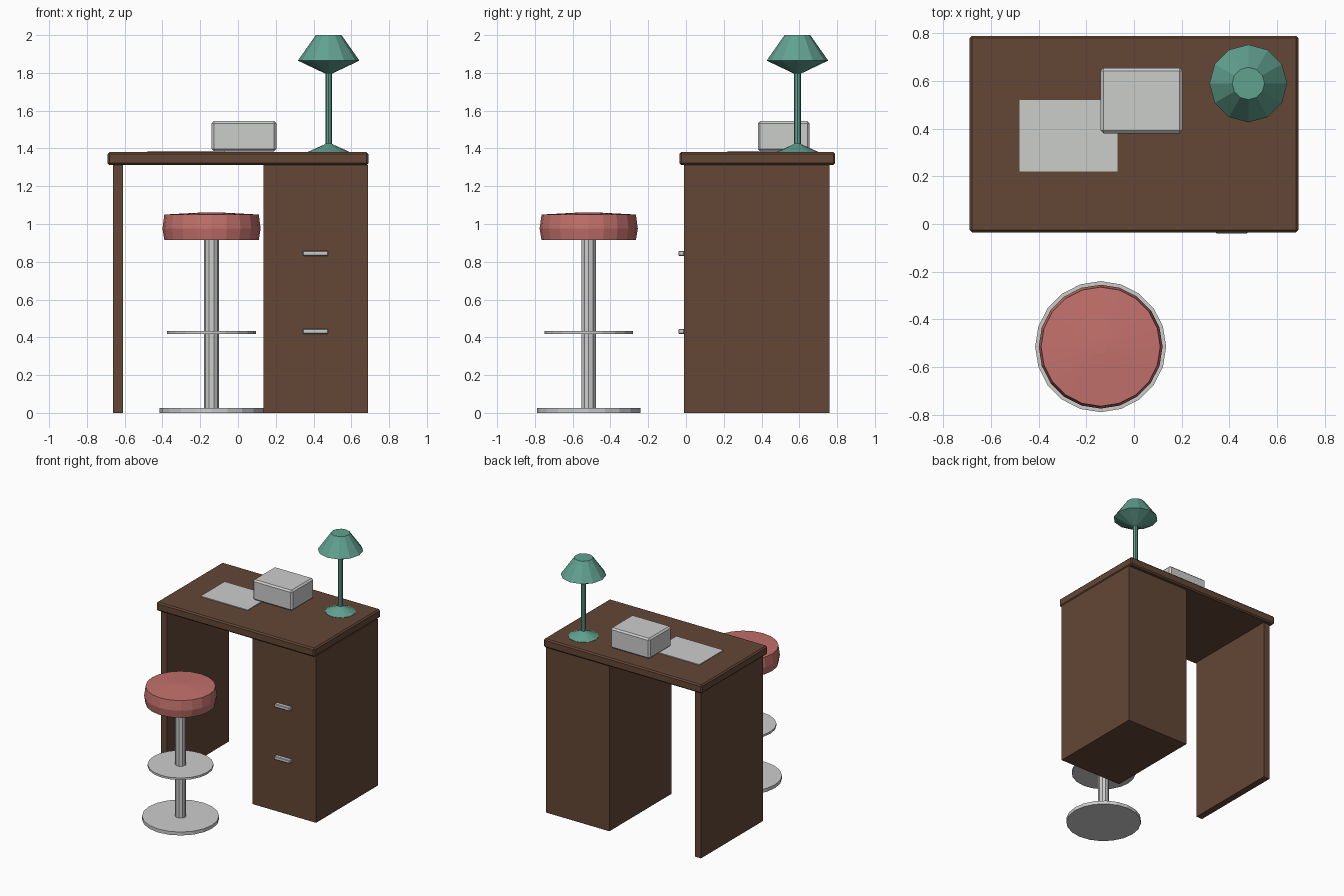
import bpy
import bmesh
from math import cos, sin, tau

cube = bpy.data.objects.get("Cube")
if cube:
    bpy.data.objects.remove(cube, do_unlink=True)


def material(name, rgb):
    mat = bpy.data.materials.new(name)
    mat.use_nodes = True
    mat.diffuse_color = (*rgb, 1)
    mat.node_tree.nodes["Principled BSDF"].inputs["Base Color"].default_value = (*rgb, 1)
    return mat


wood = material("brown wood", (0.125, 0.062, 0.036))
metal = material("light grey", (0.60, 0.61, 0.60))
red = material("dusty red", (0.55, 0.165, 0.15))
teal = material("teal green", (0.12, 0.36, 0.28))


def finish(name, bm, mat):
    bmesh.ops.recalc_face_normals(bm, faces=bm.faces)
    mesh = bpy.data.meshes.new(name)
    bm.to_mesh(mesh)
    bm.free()
    mesh.materials.append(mat)
    obj = bpy.data.objects.new(name, mesh)
    bpy.context.collection.objects.link(obj)
    return obj


def box(name, xs, ys, zs, mat, bevel=0):
    """Box between the given limits, with optional chamfered edges."""
    bm = bmesh.new()
    bmesh.ops.create_cube(bm, size=1)
    for v in bm.verts:
        v.co = [lim[0] if c < 0 else lim[1] for c, lim in zip(v.co, (xs, ys, zs))]
    obj = finish(name, bm, mat)
    if bevel:
        mod = obj.modifiers.new("Chamfer", "BEVEL")
        mod.width = bevel
        mod.segments = 1
    return obj


def turned(name, centre, profile, sides, mat):
    """Faceted solid of revolution from (radius, height) pairs, capped at both ends."""
    bm = bmesh.new()
    rings = []
    for r, z in profile:
        rings.append([bm.verts.new((centre[0] + r * cos(tau * i / sides),
                                    centre[1] + r * sin(tau * i / sides), z))
                      for i in range(sides)])
    for low, high in zip(rings, rings[1:]):
        for i in range(sides):
            j = (i + 1) % sides
            bm.faces.new((low[i], low[j], high[j], high[i]))
    bm.faces.new(rings[0])
    bm.faces.new(rings[-1])
    return finish(name, bm, mat)


# Desk
depth = (-0.01, 0.76)
box("desk_top", (-0.69, 0.69), (-0.035, 0.79), (1.312, 1.38), wood, 0.01)
box("drawer_cabinet", (0.135, 0.687), depth, (0, 1.312), wood)
box("side_panel", (-0.663, -0.61), depth, (0, 1.312), wood)
for level, z in (("lower", 0.418), ("upper", 0.831)):
    box(level + "_drawer_handle", (0.343, 0.477), (-0.04, -0.008), (z, z + 0.027), metal, 0.004)

# Things on the desk
box("paper_sheet", (-0.48, -0.07), (0.22, 0.52), (1.38, 1.386), metal)
box("storage_box", (-0.14, 0.203), (0.38, 0.655), (1.385, 1.545), metal, 0.012)

# Lamp
lamp = (0.48, 0.59)
turned("lamp_base", lamp, [(0.11, 1.378), (0.11, 1.382), (0.025, 1.42), (0.018, 1.425)], 12, teal)
turned("lamp_post", lamp, [(0.018, 1.41), (0.018, 1.82)], 8, teal)
turned("lamp_shade", lamp, [(0.02, 1.797), (0.163, 1.865), (0.068, 2.0)], 12, teal)

# Stool
stool = (-0.14, -0.515)
turned("stool_base", stool, [(0.275, 0), (0.275, 0.027)], 20, metal)
turned("stool_post", stool, [(0.04, 0.02), (0.04, 0.93)], 10, metal)
turned("foot_rest", stool, [(0.235, 0.418), (0.235, 0.434)], 20, metal)
turned("stool_seat", stool,
       [(0.25, 0.915), (0.26, 0.975), (0.25, 1.05), (0.03, 1.062)], 20, red)
